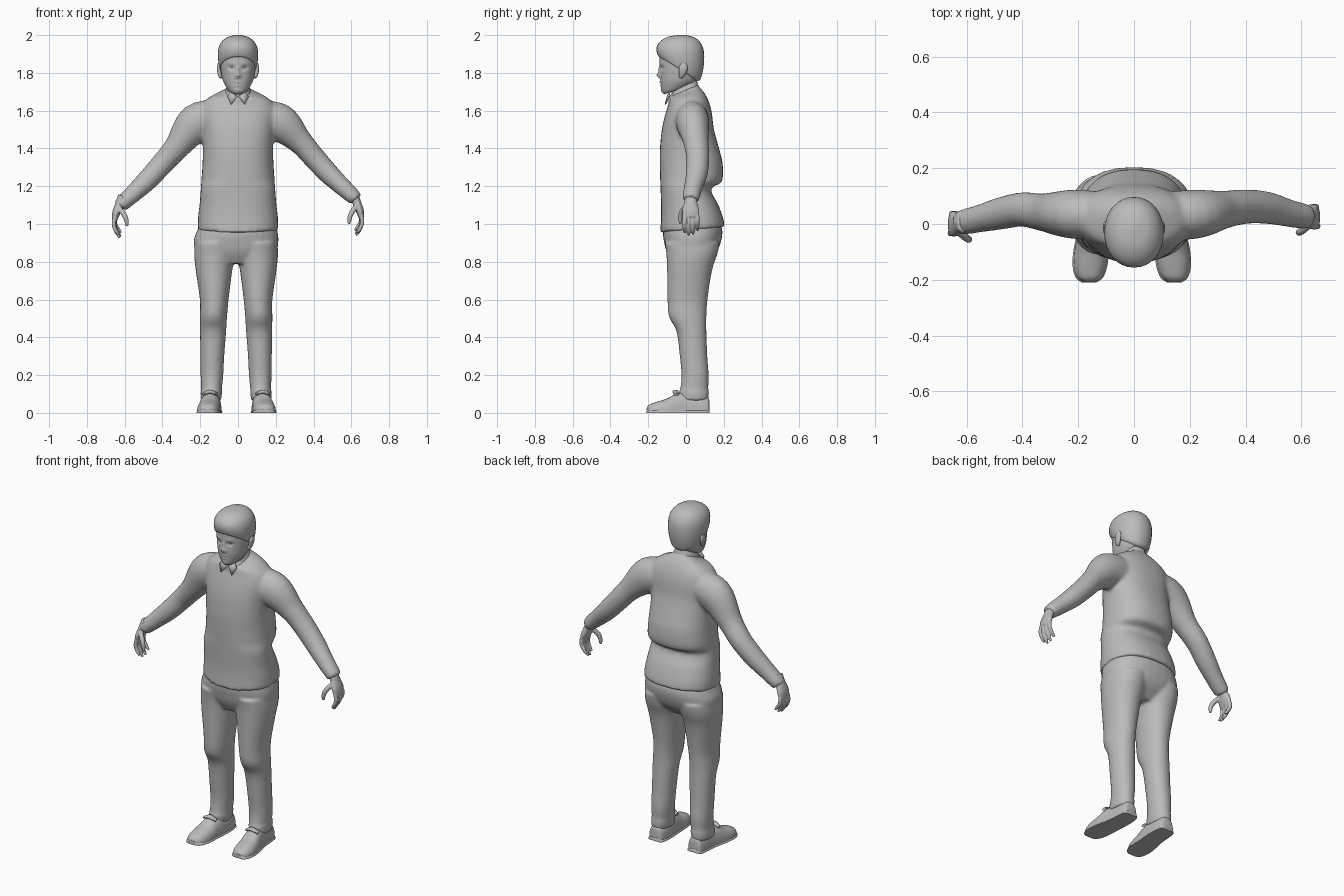
import bpy, bmesh, math
from mathutils import Vector

if "Cube" in bpy.data.objects:
    bpy.data.objects.remove(bpy.data.objects["Cube"])

grey = bpy.data.materials.new("plain_grey")
grey.use_nodes = True
COLOUR = (0.5, 0.5, 0.5, 1)
grey.diffuse_color = COLOUR
grey.node_tree.nodes["Principled BSDF"].inputs["Base Color"].default_value = COLOUR


def power(v, p):
    return math.copysign(abs(v) ** p, v)


def spline(rows, n=5):
    """Smooth in-between rows that pass through every given row."""
    out = []
    for i in range(len(rows) - 1):
        a, b, c, d = (rows[max(0, min(len(rows) - 1, i + k))] for k in (-1, 0, 1, 2))
        for j in range(n):
            t = j / n
            out.append([q + t / 2 * (r - p + t * (2 * p - 5 * q + 4 * r - s + t * (3 * (q - r) + s - p)))
                        for p, q, r, s in zip(a, b, c, d)])
    return out + [list(rows[-1])]


def loft(bm, rings):
    """Skin a list of point rings and close both ends."""
    loops = [[bm.verts.new(p) for p in ring] for ring in rings]
    n = len(loops[0])
    faces = [bm.faces.new((a[i], a[(i + 1) % n], b[(i + 1) % n], b[i]))
             for a, b in zip(loops, loops[1:]) for i in range(n)]
    faces += [bm.faces.new(loops[0]), bm.faces.new(loops[-1])]
    bmesh.ops.recalc_face_normals(bm, faces=faces)


def angles(n):
    return [2 * math.pi * i / n for i in range(n)]


def body(bm, rows, n=32, p=0.85):
    """Upright form; row = front z, back z, centre x, half width, front y, back y."""
    rings = []
    for zf, zb, cx, w, yf, yb in spline(rows):
        ring = []
        for a in angles(n):
            s = power(math.sin(a), p)
            ring.append((cx + w * power(math.cos(a), p), (yf + yb) / 2 + (yb - yf) / 2 * s,
                         zf + (zb - zf) * (s + 1) / 2))
        rings.append(ring)
    loft(bm, rings)


def limb(bm, rows, n=20):
    """Tube along a path; row = x, y, z, radius in the front plane, radius in depth."""
    rows = spline(rows)
    rings = []
    for i, (x, y, z, ru, rv) in enumerate(rows):
        a, b = rows[max(i - 1, 0)], rows[min(i + 1, len(rows) - 1)]
        t = (Vector(b[:3]) - Vector(a[:3])).normalized()
        u = t.cross(Vector((0, 1, 0))).normalized()
        v = u.cross(t)
        rings.append([Vector((x, y, z)) + u * ru * math.cos(q) + v * rv * math.sin(q) for q in angles(n)])
    loft(bm, rings)


def finish(name, bm, voxel=0, smooth=4, angle=50):
    mesh = bpy.data.meshes.new(name)
    bm.to_mesh(mesh)
    bm.free()
    ob = bpy.data.objects.new(name, mesh)
    bpy.context.collection.objects.link(ob)
    mesh.materials.append(grey)
    bpy.ops.object.select_all(action='DESELECT')
    ob.select_set(True)
    bpy.context.view_layer.objects.active = ob
    if voxel:
        m = ob.modifiers.new("blend", 'REMESH')
        m.mode, m.voxel_size, m.use_smooth_shade = 'VOXEL', voxel, True
        m = ob.modifiers.new("soften", 'SMOOTH')
        m.factor, m.iterations = 0.5, smooth
    else:
        bpy.ops.object.shade_smooth_by_angle(angle=math.radians(angle))
    return ob


def ball(bm, centre, size):
    made = bmesh.ops.create_uvsphere(bm, u_segments=20, v_segments=12, radius=1)["verts"]
    bmesh.ops.scale(bm, vec=size, verts=made)
    bmesh.ops.translate(bm, vec=centre, verts=made)


# Sweater: torso with a hanging fold at the back, blended into two sleeves
bm = bmesh.new()
body(bm, [(z, zb, 0, w, f, b) for z, zb, w, f, b in (
    (.955, .985, .213, -.137, .206), (1.03, 1.03, .212, -.132, .197), (1.1, 1.1, .204, -.132, .172),
    (1.19, 1.185, .197, -.135, .132), (1.24, 1.225, .194, -.137, .19), (1.32, 1.32, .188, -.139, .194),
    (1.4, 1.4, .186, -.138, .175), (1.5, 1.5, .19, -.128, .148), (1.58, 1.58, .2, -.11, .138),
    (1.64, 1.64, .186, -.092, .124), (1.665, 1.69, .14, -.09, .1), (1.67, 1.73, .075, -.09, .068),
    (1.675, 1.745, .06, -.085, .058))])
for s in (1, -1):
    dy, dz = (0, 0) if s > 0 else (-.02, -.035)
    limb(bm, [(s * .1, .03, 1.56, .09, .085), (s * .22, .035, 1.535, .103, .088),
              (s * .325, .052 + dy / 2, 1.44 + dz, .068, .068), (s * .4, .062 + dy / 2, 1.355 + dz, .06, .062),
              (s * .477, .058 + dy, 1.27 + dz, .056, .058), (s * .55, .04 + dy, 1.2 + dz, .048, .05),
              (s * .607, .028 + dy, 1.148 + dz, .042, .046), (s * .625, .025 + dy, 1.128 + dz, .036, .042)])
finish("sweater", bm, .011)

# Trousers: pelvis blended into two legs
bm = bmesh.new()
body(bm, [(.79, .79, -.008, .11, -.07, .1), (.85, .85, -.01, .205, -.102, .16),
          (.91, .91, -.01, .224, -.117, .186), (.96, .97, -.004, .212, -.122, .192),
          (1.02, 1.02, 0, .195, -.11, .17)])
for s in (1, -1):
    body(bm, [(z, z, s * c - .01, w, f, b) for z, c, w, f, b in (
        (.9, .11, .108, -.112, .178), (.84, .114, .108, -.104, .166), (.75, .117, .096, -.1, .137),
        (.6, .116, .076, -.098, .114), (.51, .12, .072, -.09, .108), (.43, .122, .069, -.05, .108),
        (.3, .126, .063, -.033, .113), (.2, .128, .06, -.024, .12), (.13, .13, .055, -.03, .118),
        (.11, .131, .057, -.037, .122), (.065, .133, .053, -.034, .118))], p=0.95)
finish("trousers", bm, .009)


def shoe_rings(rows, s, n=32):
    rings = []
    for y, c, w, h in spline(rows):
        rings.append([(s * c - .008 + w * power(math.cos(a), .8), y,
                       h * max(0, math.sin(a)) ** .75) for a in angles(n)])
    return rings


# Shoes with soles and a lace bar
SHOE = [(.124, .13, .025, .06), (.115, .13, .042, .085), (.07, .13, .05, .1), (0, .133, .053, .108),
        (-.05, .14, .056, .102), (-.1, .146, .06, .076), (-.15, .15, .058, .06),
        (-.19, .152, .045, .046), (-.207, .153, .022, .03)]
for s, side in ((1, "left"), (-1, "right")):
    bm = bmesh.new()
    loft(bm, shoe_rings(SHOE, s))
    finish(side + "_shoe", bm)
    bm = bmesh.new()
    loft(bm, shoe_rings([(y * 1.01, c, w + .004, .022) for y, c, w, h in SHOE], s))
    finish(side + "_sole", bm)
    bm = bmesh.new()
    limb(bm, [(s * .14 - .045, -.05, .098, .008, .014), (s * .14 - .008, -.056, .112, .01, .016),
              (s * .14 + .03, -.05, .098, .008, .014)], 10)
    finish(side + "_lace", bm)

# Hands: palm, four curled fingers and a thumb
for s, side in ((1, "left"), (-1, "right")):
    dy, dz = (0, 0) if s > 0 else (-.025, -.012)
    bm = bmesh.new()

    def digit(points, r):
        limb(bm, [(s * x, y + dy, z + dz, r * k, r * k)
                  for (x, y, z), k in zip(points, (1, 1, .9, .55))], 10)

    limb(bm, [(s * .61, .025 + dy, 1.16 + dz, .026, .03), (s * .628, .025 + dy, 1.115 + dz, .023, .034),
              (s * .645, .025 + dy, 1.07 + dz, .021, .046), (s * .653, .026 + dy, 1.035 + dz, .015, .042)])
    for i, (length, inward) in enumerate(((.09, .005), (.105, .01), (.1, .014), (.08, .018))):
        y = -.008 + i * .023
        digit([(.652, y, 1.045), (.66 - inward / 2, y, 1.045 - length * .4),
               (.652 - inward, y, 1.045 - length * .75), (.636 - inward, y, 1.045 - length)], .0115)
    digit([(.63, 0, 1.095), (.605, -.022, 1.065), (.592, -.03, 1.035), (.588, -.03, 1.0)], .014)
    finish(side + "_hand", bm, .0045, 2)

# Head: smooth skull with sculpted features pushed out of the face
bm = bmesh.new()
body(bm, [(z, zb, 0, w, f, b) for z, zb, w, f, b in (
    (1.686, 1.71, .022, -.112, -.06), (1.694, 1.715, .045, -.122, -.01), (1.72, 1.735, .064, -.13, .03),
    (1.76, 1.765, .081, -.135, .062), (1.81, 1.81, .09, -.137, .08), (1.85, 1.85, .094, -.139, .086),
    (1.9, 1.9, .095, -.138, .088), (1.95, 1.95, .08, -.12, .07), (1.98, 1.98, .04, -.08, .03))],
     n=112, p=0.95)
# x, z, spread in x, spread in z, push forward
FEATURES = [(0, 1.787, .011, .012, .02), (0, 1.815, .008, .02, .009), (.014, 1.782, .007, .007, .007),
            (.034, 1.827, .015, .010, -.011), (.036, 1.848, .02, .007, .004), (0, 1.749, .018, .005, .007),
            (0, 1.735, .015, .005, .006), (0, 1.742, .025, .003, -.004), (0, 1.705, .018, .012, .005)]
for v in bm.verts:
    if v.co.y < -.04:
        x, z = abs(v.co.x), v.co.z
        v.co.y -= sum(k * math.exp(-((x - fx) / sx) ** 2 - ((z - fz) / sz) ** 2)
                      for fx, fz, sx, sz, k in FEATURES)
finish("head", bm, angle=80)

# Eyes and ears
for s, side in ((1, "left"), (-1, "right")):
    bm = bmesh.new()
    ball(bm, (s * .034, -.112, 1.826), (.013, .012, .008))
    finish(side + "_eye", bm)
    bm = bmesh.new()
    limb(bm, [(s * .088, -.03, 1.775, .008, .008), (s * .096, -.022, 1.79, .01, .016),
              (s * .102, -.014, 1.825, .01, .024), (s * .1, -.012, 1.85, .007, .014)], 14)
    finish(side + "_ear", bm)

# Hair: cap with a raised fringe, low at the nape
bm = bmesh.new()
body(bm, [(z, zb, 0, w, f, b) for z, zb, w, f, b in (
    (1.885, 1.755, .088, -.125, .055), (1.888, 1.768, .097, -.146, .077), (1.92, 1.83, .106, -.156, .093),
    (1.95, 1.9, .104, -.15, .096), (1.975, 1.95, .088, -.126, .083), (1.993, 1.985, .056, -.088, .05),
    (2.0, 2.0, .015, -.04, .0))], p=0.95)
finish("hair", bm, angle=60)

# Neck
bm = bmesh.new()
body(bm, [(1.62, 1.66, 0, .062, -.08, .06), (1.68, 1.72, 0, .056, -.076, .05),
          (1.73, 1.79, 0, .056, -.08, .055)])
finish("neck", bm)

# Collar band and two pointed collar flaps
bm = bmesh.new()
body(bm, [(1.64, 1.72, 0, .072, -.094, .069), (1.665, 1.745, 0, .066, -.092, .062),
          (1.682, 1.762, 0, .06, -.084, .056)])
finish("collar_band", bm)
bm = bmesh.new()
for s in (1, -1):
    bm.faces.new([bm.verts.new((s * x, y, z)) for x, y, z in (
        (.003, -.095, 1.675), (.04, -.082, 1.7), (.055, -.088, 1.672), (.036, -.106, 1.632))])
bmesh.ops.recalc_face_normals(bm, faces=bm.faces[:])
flaps = finish("collar_flaps", bm)
flaps.modifiers.new("cloth", 'SOLIDIFY').thickness = .007
